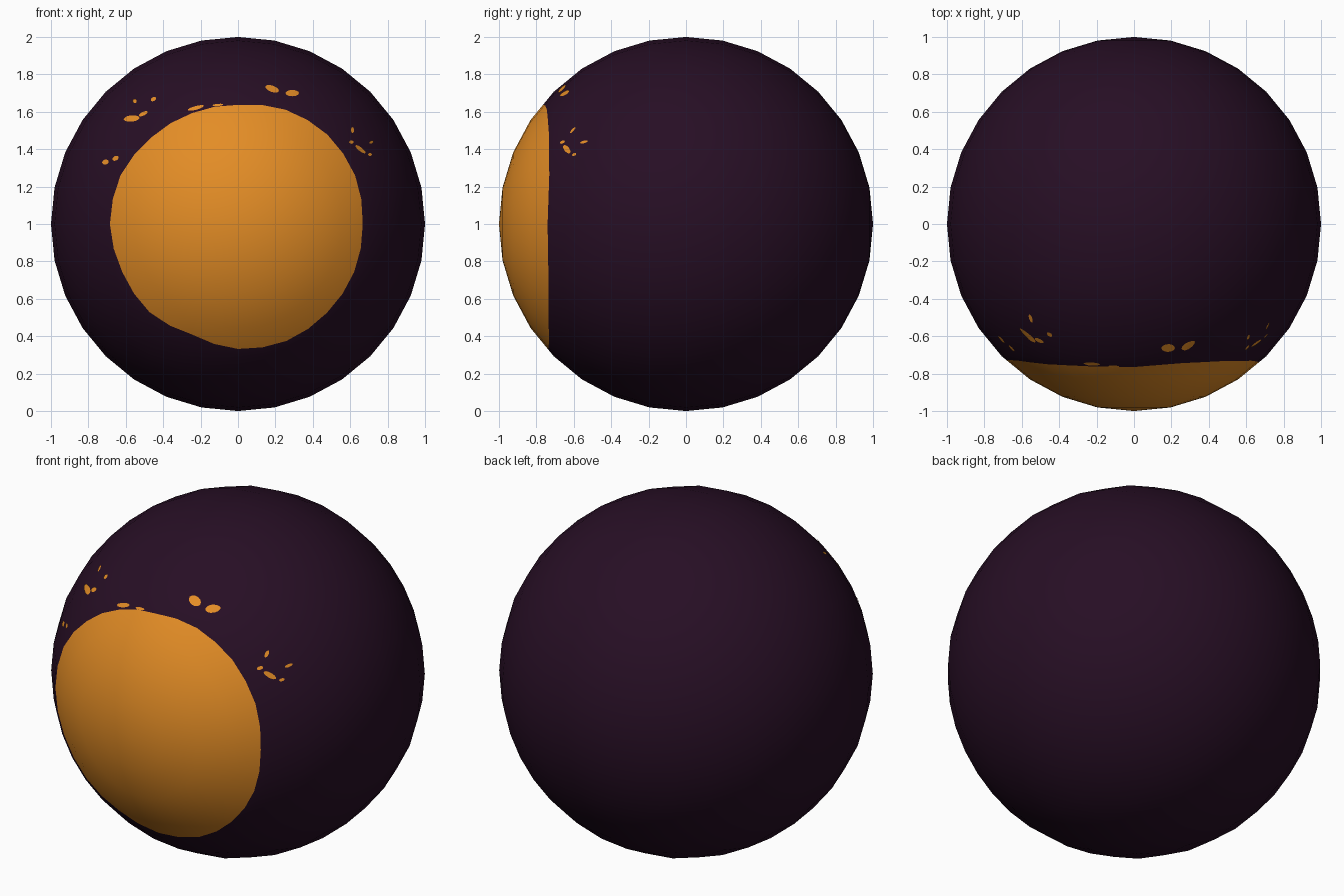
import bpy, bmesh, math
from mathutils import Vector
from mathutils.bvhtree import BVHTree

if "Cube" in bpy.data.objects:
    bpy.data.objects.remove(bpy.data.objects["Cube"])


def material(name, col):
    m = bpy.data.materials.new(name)
    m.diffuse_color = (*col, 1)
    m.use_nodes = True
    m.node_tree.nodes["Principled BSDF"].inputs["Base Color"].default_value = m.diffuse_color
    return m


dark = material("dark plum", (0.020, 0.0045, 0.018))
orange = material("amber orange", (0.77, 0.265, 0.019))

SEG = 32
STEP = 2 * math.pi / SEG
# slightly uneven iris radius, sampled every 22.5 degrees seen from the front
IRIS = [.667, .678, .676, .662, .637, .642, .655, .68,
        .685, .67, .668, .64, .668, .677, .672, .672]


def finish(name, bm, mats):
    me = bpy.data.meshes.new(name)
    bm.to_mesh(me)
    for m in mats:
        me.materials.append(m)
    for p in me.polygons:
        p.use_smooth = True
    ob = bpy.data.objects.new(name, me)
    bpy.context.collection.objects.link(ob)
    return ob


# eyeball: sphere with its poles along y and an extra ring for the iris edge
bm = bmesh.new()


def point(r, y, i):
    a = i * STEP
    return bm.verts.new((r * math.cos(a), y, 1 + r * math.sin(a)))


rings = []
for k in range(1, 16):
    t = k * math.pi / 16
    rings.append([point(math.sin(t), -math.cos(t), i) for i in range(SEG)])
    if k == 3:
        t2 = 4 * math.pi / 16
        edge = []
        for i in range(SEG):
            r = (IRIS[i // 2] + IRIS[((i + 1) // 2) % 16]) / 2
            f = (r - math.sin(t)) / (math.sin(t2) - math.sin(t))
            edge.append(point(r, -math.cos(t) + f * (math.cos(t) - math.cos(t2)), i))
        rings.append(edge)
front, back = bm.verts.new((0, -1, 1)), bm.verts.new((0, 1, 1))
for i in range(SEG):
    j = (i + 1) % SEG
    bm.faces.new((front, rings[0][i], rings[0][j])).material_index = 1
    bm.faces.new((back, rings[-1][j], rings[-1][i]))
    for k in range(len(rings) - 1):
        a, b = rings[k], rings[k + 1]
        f = bm.faces.new((a[i], b[i], b[j], a[j]))
        f.material_index = 1 if k < 3 else 0
bmesh.ops.recalc_face_normals(bm, faces=bm.faces)
tree = BVHTree.FromBMesh(bm)
finish("eyeball", bm, [dark, orange])
bm.free()

# paint flecks above the iris: x, z, half width, half height, tilt in degrees
FLECKS = [
    (-.567, 1.562, .043, .017, 5), (-.505, 1.587, .026, .010, 25),
    (-.55, 1.655, .011, .012, 0), (-.45, 1.665, .016, .010, 30),
    (-.706, 1.33, .018, .013, 15), (-.652, 1.35, .018, .012, 30),
    (.182, 1.72, .038, .017, -20), (.289, 1.697, .036, .017, 0),
    (-.225, 1.618, .045, .010, 15), (-.107, 1.634, .03, .006, 5),
    (.61, 1.50, .008, .016, 0), (.604, 1.436, .012, .009, 0),
    (.652, 1.398, .034, .010, -38), (.711, 1.436, .012, .008, 20),
    (.703, 1.37, .010, .008, 0)]
bm = bmesh.new()


def on_surface(x, z):
    hit, n, _, _ = tree.ray_cast(Vector((x, -2, z)), Vector((0, 1, 0)))
    return bm.verts.new(hit + hit_normal(hit) * 0.004)


def hit_normal(p):
    return (p - Vector((0, 0, 1))).normalized()


for x, z, w, h, tilt in FLECKS:
    c, s = math.cos(math.radians(tilt)), math.sin(math.radians(tilt))
    mid = on_surface(x, z)
    rim = []
    for k in range(12):
        u, v = w * math.cos(k * math.pi / 6), h * math.sin(k * math.pi / 6)
        rim.append(on_surface(x + u * c - v * s, z + u * s + v * c))
    for k in range(12):
        bm.faces.new((mid, rim[k], rim[(k + 1) % 12]))
finish("paint_flecks", bm, [orange])
bm.free()
